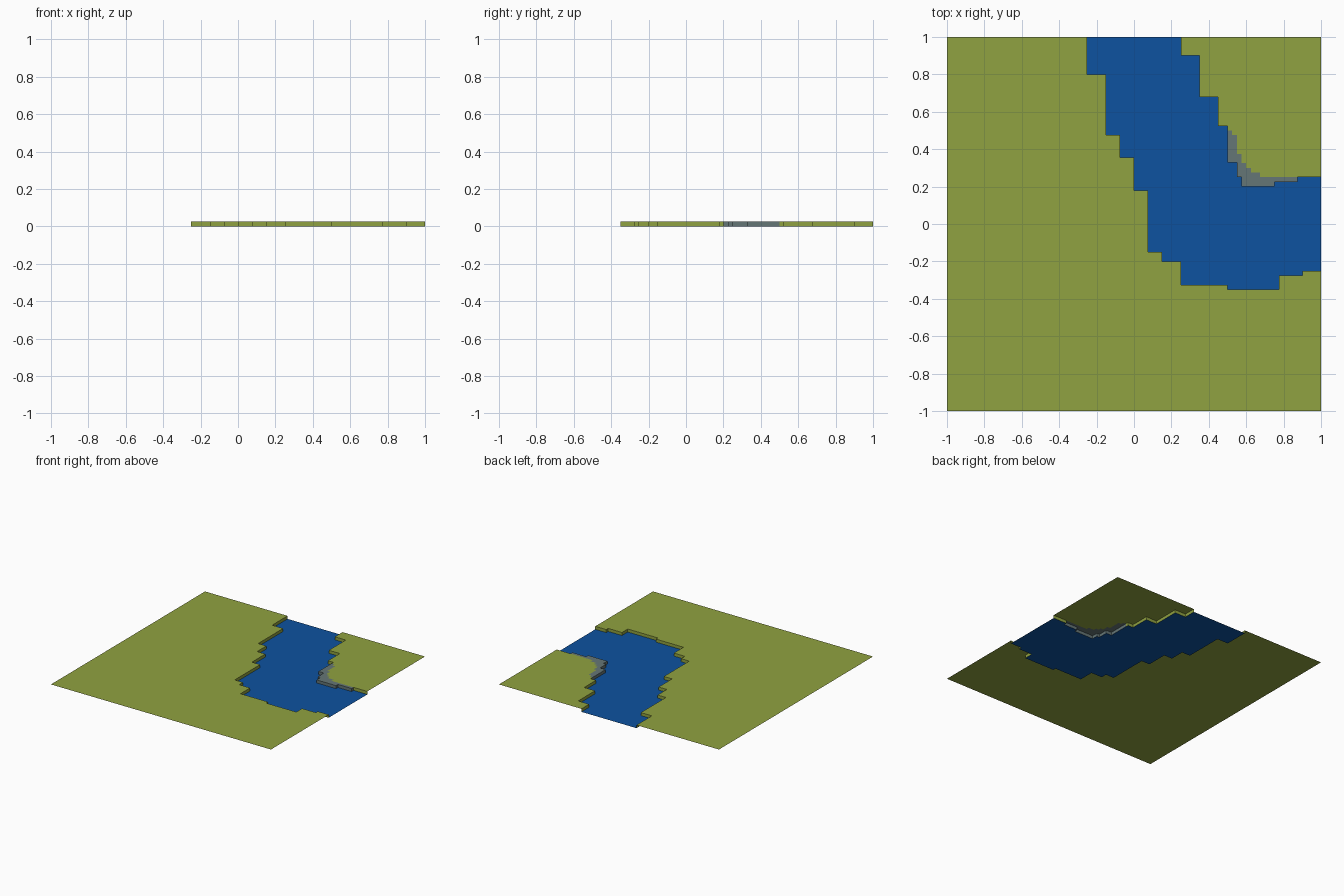
import bpy, bmesh

if "Cube" in bpy.data.objects:
    bpy.data.objects.remove(bpy.data.objects["Cube"])

H = 0.025  # ground height above the water


def material(name, rgb):
    m = bpy.data.materials.new(name)
    m.diffuse_color = (*rgb, 1)
    m.use_nodes = True
    m.node_tree.nodes["Principled BSDF"].inputs["Base Color"].default_value = m.diffuse_color
    return m


GRASS = material("grass green", (0.28, 0.36, 0.052))
WATER = material("river blue", (0.004, 0.085, 0.35))
STONE = material("stone grey", (0.13, 0.18, 0.18))


def stairs(start, moves):
    """Stepped bank line: alternate new y, new x, new y ..."""
    pts = [start]
    for i, v in enumerate(moves):
        x, y = pts[-1]
        pts.append((x, v) if i % 2 == 0 else (v, y))
    return pts


def build(name, mat, outline=None, z=0.0, wall=None):
    """Flat sheet from an outline, plus upright strip along a bank line."""
    bm = bmesh.new()
    if outline:
        f = bm.faces.new([bm.verts.new((x, y, z)) for x, y in outline])
        f.normal_update()
        if f.normal.z < 0:
            f.normal_flip()
        bmesh.ops.triangulate(bm, faces=[f])
    if wall:
        lo = [bm.verts.new((x, y, 0)) for x, y in wall]
        hi = [bm.verts.new((x, y, H)) for x, y in wall]
        for i in range(len(wall) - 1):
            bm.faces.new((lo[i], lo[i + 1], hi[i + 1], hi[i]))
    me = bpy.data.meshes.new(name)
    bm.to_mesh(me)
    bm.free()
    me.materials.append(mat)
    bpy.context.collection.objects.link(bpy.data.objects.new(name, me))


# Bank lines, both running from the back edge to the right edge
west = stairs((-0.25, 1), [0.8, -0.15, 0.475, -0.075, 0.355, 0, 0.18, 0.075, -0.15,
                           0.15, -0.2, 0.25, -0.325, 0.5, -0.35, 0.775, -0.275,
                           0.9, -0.25, 1])
east_top = stairs((0.25, 1), [0.9, 0.35, 0.68, 0.45, 0.525, 0.5, 0.5])
stone_front = stairs((0.5, 0.5), [0.33, 0.55, 0.25, 0.575, 0.2, 0.75, 0.225, 0.875, 0.25])
stone_back = stairs((0.5, 0.5), [0.5, 0.525, 0.475, 0.55, 0.375, 0.575, 0.325, 0.6,
                                 0.3, 0.625, 0.275, 0.675, 0.25, 0.875])[1:]
east_end = [(0.875, 0.25), (1, 0.25)]

# River surface
build("river", WATER, west + east_end[::-1] + stone_front[-2::-1] + east_top[-2::-1])

# Large meadow and its bank (faces the river)
build("meadow", GRASS, west + [(1, -1), (-1, -1), (-1, 1)], H)
build("meadow_bank", GRASS, wall=west[::-1][::-1])

# Corner meadow, bordered by the stone ledge
build("corner_meadow", GRASS, east_top + stone_back[1:] + [(1, 0.25), (1, 1)], H)
build("corner_bank_back", GRASS, wall=east_top[::-1])
build("corner_bank_right", GRASS, wall=east_end[::-1])

# Stone ledge on the inner bend
build("stone_ledge", STONE, stone_front + stone_back[-2:0:-1], H)
build("stone_bank", STONE, wall=stone_front[::-1])
